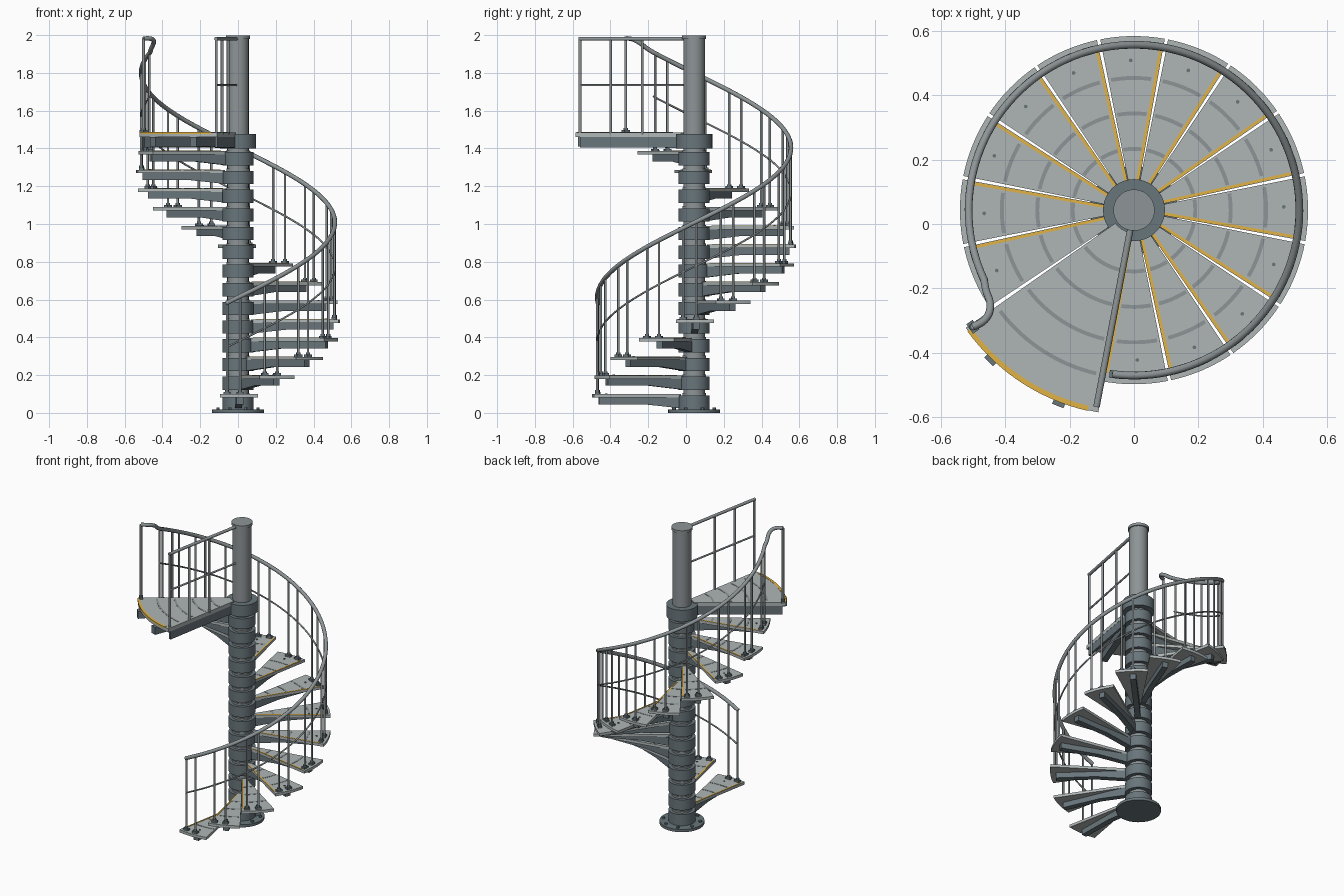
import bpy, bmesh, math
from mathutils import Vector

if "Cube" in bpy.data.objects:
    bpy.data.objects.remove(bpy.data.objects["Cube"])

CY = 0.043                 # column axis y
RISE, TURN, A0 = 0.099, 22.5, -100.0
STEPS, R_TREAD, R_RAIL = 14, 0.54, 0.513


def material(name, col):
    m = bpy.data.materials.new(name)
    m.diffuse_color = (*col, 1)
    m.use_nodes = True
    m.node_tree.nodes["Principled BSDF"].inputs["Base Color"].default_value = m.diffuse_color
    return m


LIGHT = material("light_steel", (0.43, 0.47, 0.47))
STEEL = material("steel", (0.27, 0.30, 0.31))
DARK = material("dark_steel", (0.14, 0.18, 0.20))
YELLOW = material("nosing_yellow", (0.75, 0.45, 0.06))


def P(r, deg, z=0.0):
    a = math.radians(deg)
    return Vector((r * math.cos(a), CY + r * math.sin(a), z))


def finish(name, bm, mat, smooth=False):
    bmesh.ops.recalc_face_normals(bm, faces=bm.faces)
    me = bpy.data.meshes.new(name)
    bm.to_mesh(me)
    bm.free()
    me.materials.append(mat)
    ob = bpy.data.objects.new(name, me)
    bpy.context.collection.objects.link(ob)
    if smooth:
        bpy.context.view_layer.objects.active = ob
        ob.select_set(True)
        bpy.ops.object.shade_smooth_by_angle(angle=math.radians(35))
        ob.select_set(False)
    return ob


def prism(name, pts, z0, z1, mat):
    """Extrude a flat outline from z0 up to z1."""
    bm = bmesh.new()
    f = bm.faces.new([bm.verts.new((p[0], p[1], z0)) for p in pts])
    ext = bmesh.ops.extrude_face_region(bm, geom=[f])["geom"]
    vs = [v for v in ext if isinstance(v, bmesh.types.BMVert)]
    bmesh.ops.translate(bm, verts=vs, vec=(0, 0, z1 - z0))
    return finish(name, bm, mat)


def sector(name, r0, r1, a0, a1, z0, z1, mat, n=10):
    angs = [a0 + (a1 - a0) * i / n for i in range(n + 1)]
    pts = [P(r1, a) for a in angs] + [P(r0, a) for a in reversed(angs)]
    return prism(name, pts, z0, z1, mat)


def cylinder(name, r, z0, z1, mat, at=None, seg=48):
    """Bevelled upright cylinder, on the column axis unless placed."""
    c = at or P(0, 0)
    bm = bmesh.new()
    bmesh.ops.create_cone(bm, cap_ends=True, segments=seg, radius1=r, radius2=r, depth=z1 - z0)
    bmesh.ops.translate(bm, verts=bm.verts, vec=(c[0], c[1], (z0 + z1) / 2))
    return finish(name, bm, mat, True)


def beam(name, ang, r0, r1, top, d0, d1, w, mat, side=0.0):
    """Radial beam, depth d0 at the hub tapering to d1 outside."""
    t = Vector((-math.sin(math.radians(ang)), math.cos(math.radians(ang)), 0))
    bm = bmesh.new()
    loops = []
    for r, d in ((r0, d0), (r0 + 0.45 * (r1 - r0), d1), (r1, d1)):
        loops.append([bm.verts.new(P(r, ang, z) + t * (s * w / 2 + side))
                      for s, z in ((-1, top), (1, top), (1, top - d), (-1, top - d))])
    for a, b in zip(loops, loops[1:]):
        for i in range(4):
            bm.faces.new((a[i], a[(i + 1) % 4], b[(i + 1) % 4], b[i]))
    bm.faces.new(loops[0])
    bm.faces.new(loops[-1])
    return finish(name, bm, mat)


def tube(name, pts, r, mat=STEEL, res=3):
    cu = bpy.data.curves.new(name, 'CURVE')
    cu.dimensions = '3D'
    cu.bevel_depth, cu.bevel_resolution, cu.use_fill_caps = r, res, True
    sp = cu.splines.new('POLY')
    sp.points.add(len(pts) - 1)
    for p, q in zip(sp.points, pts):
        p.co = (*q, 1)
    cu.materials.append(mat)
    ob = bpy.data.objects.new(name, cu)
    bpy.context.collection.objects.link(ob)


def clamp(name, ang, r, z):
    """Baluster foot: flat block plus a small collar."""
    beam(name, ang, r - 0.012, r + 0.012, z + 0.012, 0.014, 0.014, 0.036, DARK)
    cylinder(name + "_collar", 0.011, z + 0.01, z + 0.022, DARK, P(r, ang), 12)


def pitch(ang):
    return RISE * (1 + (ang - A0) / TURN)


RAIL_H, MID_H = 0.468, 0.235

# Base plate, bolts, centre pole and cap
cylinder("base_plate", 0.137, 0, 0.018, DARK)
cylinder("base_collar", 0.082, 0.018, 0.03, DARK)
for i in range(8):
    cylinder("base_bolt", 0.010, 0.018, 0.028, DARK, P(0.115, 22.5 + 45 * i), 6)
cylinder("centre_pole", 0.057, 0.018, 1.985, STEEL)
cylinder("pole_cap", 0.064, 1.98, 1.998, STEEL)

# Steps: hub, tread, nosing, grip strips, beam, balusters
for k in range(STEPS):
    a, t = A0 + TURN * k, RISE * (k + 1)
    mid = a + TURN / 2
    cylinder("step_hub", 0.082, t - 0.076, t - 0.006, DARK)
    cylinder("hub_spacer", 0.062, t - 0.006, t + 0.006, STEEL)
    sector("tread", 0.07, R_TREAD, a - 0.2, a + 21.2, t - 0.018, t, LIGHT)
    beam("nosing", a, 0.095, 0.51, t + 0.002, 0.006, 0.006, 0.009, YELLOW, 0.005)
    for r in (0.19, 0.30, 0.41):
        sector("grip_strip", r - 0.006, r + 0.006, a + 2.5, a + 20, t - 0.001, t + 0.0015, STEEL)
    cylinder("tread_bolt", 0.006, t, t + 0.004, DARK, P(0.465, mid), 8)
    beam("tread_beam", mid, 0.06, 0.505, t - 0.018, 0.058, 0.036, 0.036, DARK)
    for b in (a + 3.5, mid):
        clamp("baluster_foot", b, R_RAIL, t)
        tube("baluster", [P(R_RAIL, b, t), P(R_RAIL, b, pitch(b) + RAIL_H)], 0.0065, res=2)

# Helical handrail with swan-neck end, and thin middle rail
start, end = A0 + 3.0, 205.0
N = 110
angs = [start + (end - start) * i / N for i in range(N + 1)]
rail = [P(R_RAIL, a, pitch(a) + RAIL_H) for a in angs]
neck = [rail[-1]] + [Vector((x, CY + y, z)) for x, y, z in (
    (-0.459, -0.25, 1.93), (-0.447, -0.285, 1.957), (-0.449, -0.318, 1.975),
    (-0.468, -0.345, 1.982), (-0.500, -0.362, 1.982))]
for i in range(len(neck) - 1):          # smooth the neck with Catmull-Rom
    p0, p1 = neck[max(i - 1, 0)], neck[i]
    p2, p3 = neck[i + 1], neck[min(i + 2, len(neck) - 1)]
    for j in range(1, 6):
        s = j / 5
        rail.append(0.5 * (2 * p1 + (p2 - p0) * s + (2 * p0 - 5 * p1 + 4 * p2 - p3) * s * s
                           + (3 * p1 - p0 - 3 * p2 + p3) * s ** 3))
tube("handrail", rail, 0.012)
tube("middle_rail", [P(R_RAIL, a, pitch(a) + MID_H) for a in angs], 0.005, res=2)

# Landing: hub, deck, beams, side plates, nosing and grip strips
T, LA, LB, RL = RISE * 15, 215.0, 260.0, 0.637
cylinder("landing_hub", 0.096, T - 0.085, T - 0.008, DARK)
sector("landing_deck", 0.07, RL, LA, LB, T - 0.025, T, LIGHT, 20)
sector("landing_nosing", RL - 0.014, RL + 0.002, LA + 1, LB - 3, T - 0.008, T + 0.002, YELLOW, 20)
for r in (0.19, 0.30, 0.41, 0.52):
    sector("landing_grip_strip", r - 0.006, r + 0.006, LA + 2, LB - 3, T - 0.001, T + 0.0015, STEEL, 16)
for a in (LA + 11.25, LB - 11.25):
    beam("landing_beam", a, 0.06, 0.652, T - 0.025, 0.06, 0.05, 0.038, DARK)
beam("landing_side_plate", LA, 0.08, 0.615, T - 0.025, 0.055, 0.055, 0.014, DARK, 0.008)
beam("landing_side_plate", LB, 0.08, 0.615, T - 0.025, 0.055, 0.055, 0.014, DARK, -0.008)

# Newel under the swan neck
newel = neck[-1]
n_ang = math.degrees(math.atan2(newel.y - CY, newel.x))
n_r = math.hypot(newel.x, newel.y - CY)
clamp("landing_newel_foot", n_ang, n_r, T)
tube("landing_newel", [P(n_r, n_ang, T), newel], 0.008)

# Straight guard rail along the landing edge
g = LB - 0.8
tube("guard_top_rail", [P(0.05, g, 1.98), P(0.622, g, 1.98)], 0.010)
tube("guard_middle_rail", [P(0.05, g, 1.735), P(0.615, g, 1.735)], 0.006)
for r in (0.28, 0.45, 0.615):
    tube("guard_post", [P(r, g, T - 0.01), P(r, g, 1.98)], 0.0075)
